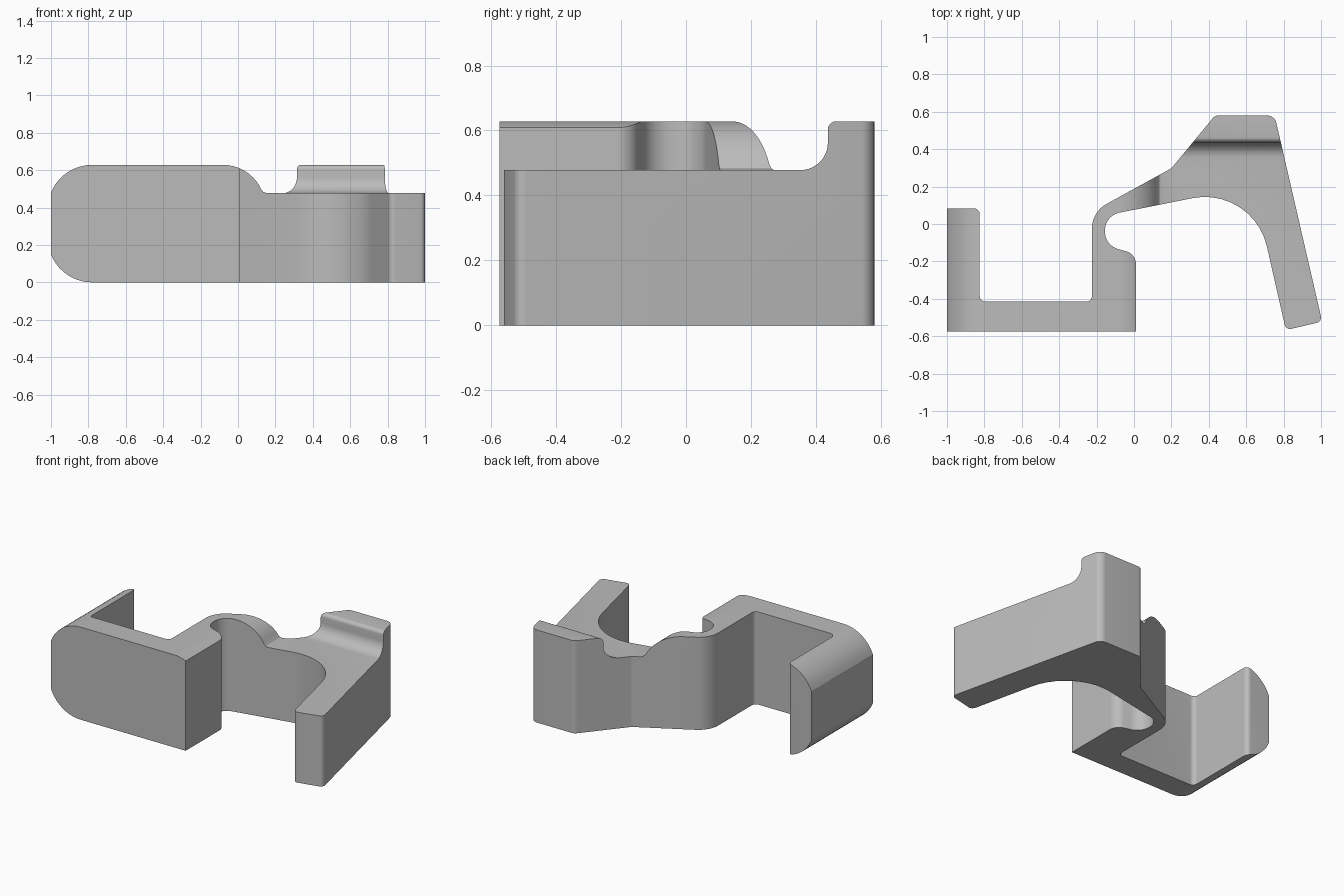
import bpy
import bmesh
from math import cos, sin, radians, tan
from mathutils import Vector

cube = bpy.data.objects.get("Cube")
if cube:
    bpy.data.objects.remove(cube, do_unlink=True)

HEIGHT, LOW = 0.628, 0.478

grey = bpy.data.materials.new("plain grey")
grey.use_nodes = True
colour = (0.5, 0.5, 0.5, 1)
grey.diffuse_color = colour
grey.node_tree.nodes["Principled BSDF"].inputs["Base Color"].default_value = colour


def arc(cx, cy, r, start, end, steps=10):
    angles = [radians(start + (end - start) * i / steps) for i in range(steps + 1)]
    return [(cx + r * cos(a), cy + r * sin(a)) for a in angles]


def rounded(corners, steps=10):
    """Turn (x, y, radius) corners into an outline with round corners."""
    out = []
    for i, (x, y, r) in enumerate(corners):
        p = Vector((x, y))
        if r == 0:
            out.append(p)
            continue
        a = (Vector(corners[i - 1][:2]) - p).normalized()
        b = (Vector(corners[(i + 1) % len(corners)][:2]) - p).normalized()
        half = a.angle(b) / 2
        centre = p + (a + b).normalized() * (r / sin(half))
        start = (p + a * (r / tan(half)) - centre).normalized()
        end = (p + b * (r / tan(half)) - centre).normalized()
        for k in range(steps + 1):
            out.append(centre + start.slerp(end, k / steps).normalized() * r)
    return out


def prism(name, outline, place, lo, hi):
    """Extrude an outline from lo to hi; place maps (u, v, depth) to x, y, z."""
    bm = bmesh.new()
    rings = [[bm.verts.new(place(u, v, d)) for u, v in outline] for d in (lo, hi)]
    for ring in rings:
        bm.faces.new(ring)
    n = len(outline)
    for i in range(n):
        j = (i + 1) % n
        bm.faces.new((rings[0][i], rings[0][j], rings[1][j], rings[1][i]))
    bmesh.ops.recalc_face_normals(bm, faces=bm.faces)
    mesh = bpy.data.meshes.new(name)
    bm.to_mesh(mesh)
    bm.free()
    mesh.materials.append(grey)
    obj = bpy.data.objects.new(name, mesh)
    bpy.context.collection.objects.link(obj)
    return obj


def combine(target, tool, operation):
    mod = target.modifiers.new("cut", "BOOLEAN")
    mod.operation = operation
    mod.solver = "EXACT"
    mod.object = tool
    bpy.ops.object.select_all(action="DESELECT")
    bpy.context.view_layer.objects.active = target
    target.select_set(True)
    bpy.ops.object.modifier_apply(modifier=mod.name)
    bpy.data.objects.remove(tool, do_unlink=True)


def along_z(u, v, d): return (u, v, d)
def along_y(u, v, d): return (u, d, v)
def along_x(u, v, d): return (d, u, v)


# Plan of the whole clip: square hook, thin neck and slanted leg
plan = rounded([
    (-1, -0.575, 0), (0.01, -0.575, 0), (0.01, -0.16, 0.07),
    (-0.155, -0.115, 0.095), (-0.155, 0.045, 0.095), (0.637, 0.203, 0.34),
    (0.812, -0.567, 0.03), (1.006, -0.522, 0.03), (0.752, 0.58, 0.05),
    (0.433, 0.58, 0.04), (0.2, 0.298, 0.06), (-0.225, 0.064, 0.15),
    (-0.225, -0.415, 0.03), (-0.825, -0.415, 0.03), (-0.825, 0.083, 0.03),
    (-1, 0.083, 0),
])
clip = prism("clip_body", plan, along_z, 0, HEIGHT)

# Rounded upper and lower edges at the hook's outer end
end_curve = arc(-0.78, 0.391, 0.237, 90, 158) + [(-1.1, 0.42), (-1.1, 0.8), (-0.78, 0.8)]
for flip in (False, True):
    outline = [(x, HEIGHT - z if flip else z) for x, z in end_curve]
    combine(clip, prism("end_cutter", outline, along_y, -1, 1), "DIFFERENCE")

# Lowered top over the neck and leg, leaving a raised rear ridge
dip = arc(-0.08, 0.403, 0.225, 90, 25) + [
    (0.135, 0.484), (0.15, LOW), (1.2, LOW), (1.2, 0.8), (-0.08, 0.8)]
ridge = [(-1, 0.3), (0.3, 0.3), (0.34, 0.475)] + arc(0.352, 0.563, 0.085, -80, 0) + \
    arc(0.462, 0.603, 0.025, 180, 90, 6) + [(0.462, 0.9), (-1, 0.9)]
cutter = prism("top_cutter", dip, along_y, -0.9, 0.9)
combine(cutter, prism("ridge_profile", ridge, along_x, -0.5, 1.5), "INTERSECT")
combine(clip, cutter, "DIFFERENCE")

bpy.ops.object.shade_smooth_by_angle(angle=radians(25))
